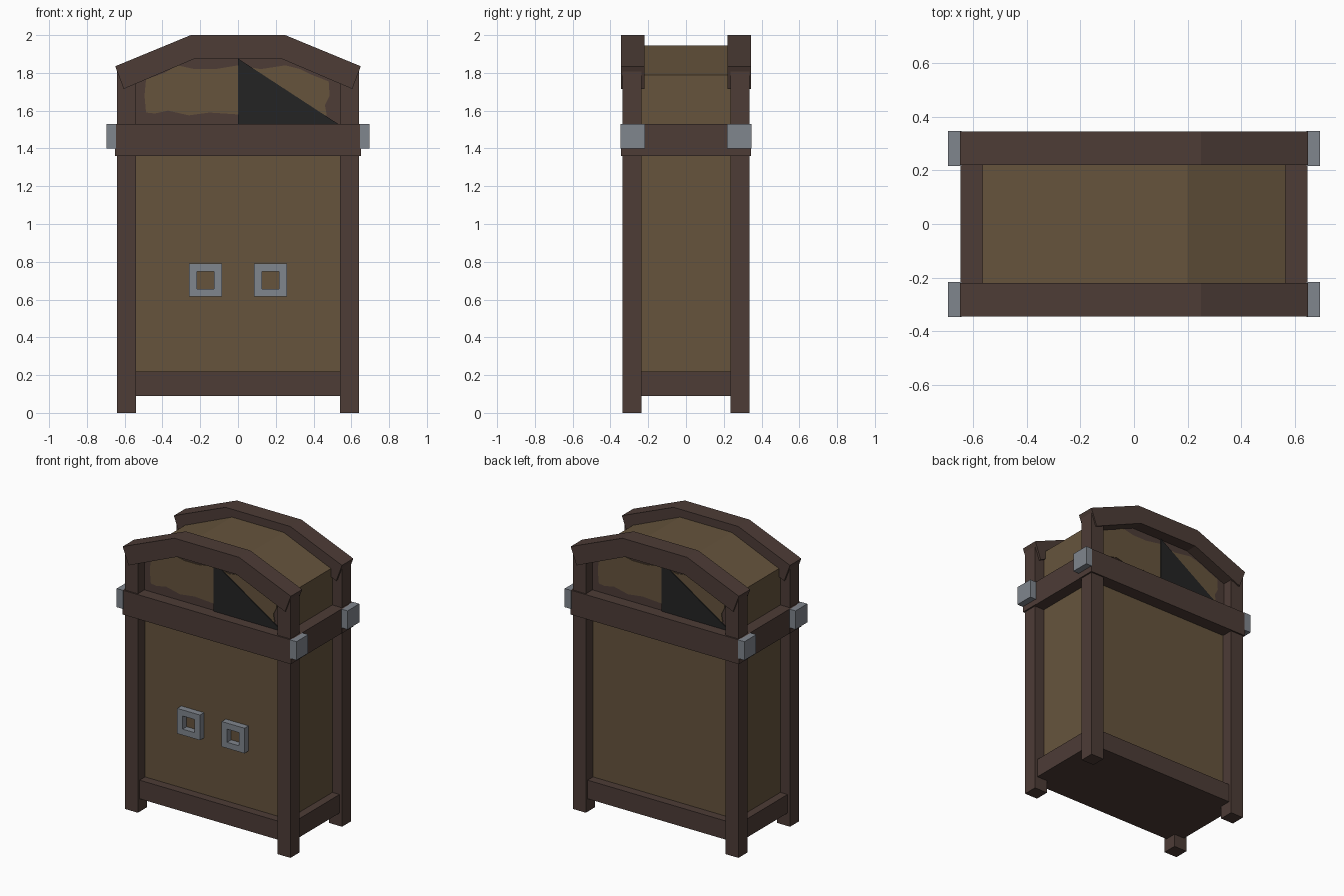
import bpy
import bmesh
import math
from mathutils import Matrix

cube = bpy.data.objects.get("Cube")
if cube:
    bpy.data.objects.remove(cube, do_unlink=True)


def material(name, rgb):
    m = bpy.data.materials.new(name)
    m.use_nodes = True
    col = (*rgb, 1.0)
    m.diffuse_color = col
    bsdf = m.node_tree.nodes["Principled BSDF"]
    bsdf.inputs["Base Color"].default_value = col
    bsdf.inputs["Roughness"].default_value = 0.8
    return m


BROWN = material("dark brown wood", (0.074, 0.045, 0.037))
TAN = material("tan panel", (0.132, 0.088, 0.046))
GREY = material("grey metal", (0.216, 0.238, 0.270))
BLACK = material("black opening", (0.017, 0.017, 0.017))


def finish(name, bm, mat, turn=False):
    """Turn a bmesh into an object; turn=True spins it half a turn about z."""
    if turn:
        bm.transform(Matrix.Rotation(math.pi, 4, 'Z'))
    bmesh.ops.recalc_face_normals(bm, faces=bm.faces[:])
    me = bpy.data.meshes.new(name)
    bm.to_mesh(me)
    bm.free()
    me.materials.append(mat)
    ob = bpy.data.objects.new(name, me)
    bpy.context.scene.collection.objects.link(ob)
    return ob


def box(name, x, y, z, mat):
    bm = bmesh.new()
    bmesh.ops.create_cube(bm, size=1)
    for v in bm.verts:
        for i, (lo, hi) in enumerate((x, y, z)):
            v.co[i] = hi if v.co[i] > 0 else lo
    return finish(name, bm, mat)


def prism(name, outline, y0, y1, mat, turn=False):
    """Extrude an (x, z) outline from y0 to y1."""
    bm = bmesh.new()
    face = bm.faces.new([bm.verts.new((x, y0, z)) for x, z in outline])
    ext = bmesh.ops.extrude_face_region(bm, geom=[face])
    for g in ext["geom"]:
        if isinstance(g, bmesh.types.BMVert):
            g.co.y = y1
    return finish(name, bm, mat, turn)


def mirrored(half):
    return half + [(-x, z) for x, z in reversed(half)]


PANEL_Y = 0.255

# Cabinet body with its faceted roof
prism("body", mirrored([(0.565, 0.12), (0.565, 1.79), (0.20, 1.945)]),
      -PANEL_Y, PANEL_Y, TAN)
box("floor_board", (-0.6, 0.6), (-0.3, 0.3), (0.09, 0.13), BROWN)

# Corner posts and metal clamps
for sx, side in ((1, "left"), (-1, "right")):
    for sy, end in ((-1, "front"), (1, "back")):
        box(f"post_{end}_{side}", sorted((sx * 0.54, sx * 0.64)),
            sorted((sy * 0.235, sy * 0.335)), (0, 1.81), BROWN)
        box(f"clamp_{end}_{side}", sorted((sx * 0.645, sx * 0.695)),
            sorted((sy * 0.217, sy * 0.347)), (1.40, 1.53), GREY)
    # Side rails
    box(f"lower_rail_{side}", sorted((sx * 0.55, sx * 0.62)),
        (-0.24, 0.24), (0.09, 0.22), BROWN)
    box(f"belt_rail_{side}", sorted((sx * 0.55, sx * 0.648)),
        (-0.23, 0.23), (1.36, 1.53), BROWN)

arch = mirrored([(0.605, 1.715), (0.65, 1.835), (0.25, 2.0)])
arch += [(-0.23, 1.875), (0.23, 1.875)]
# Insert the lower edge in order: left end, inner ridge, right end
gable = mirrored([(0.55, 1.50), (0.55, 1.76), (0.23, 1.895)])
patch = [(-0.487, 1.59), (-0.44, 1.585), (-0.37, 1.60), (-0.26, 1.575),
         (-0.15, 1.59), (0.0, 1.58), (0.2, 1.585), (0.47, 1.575),
         (0.46, 1.63), (0.485, 1.68), (0.48, 1.755), (0.39, 1.79),
         (0.33, 1.82), (0.25, 1.84), (0.12, 1.82), (0.0, 1.84),
         (-0.12, 1.82), (-0.23, 1.82), (-0.32, 1.84), (-0.39, 1.80),
         (-0.487, 1.765), (-0.495, 1.68)]

# Front and back ends share the same parts, half a turn apart
for sy, end in ((-1, "front"), (1, "back")):
    turn = sy > 0
    box(f"lower_rail_{end}", (-0.56, 0.56),
        sorted((sy * 0.245, sy * 0.315)), (0.09, 0.22), BROWN)
    box(f"belt_rail_{end}", (-0.65, 0.65),
        sorted((sy * 0.22, sy * 0.345)), (1.36, 1.53), BROWN)
    prism(f"roof_arch_{end}", arch, -0.345, -0.22, BROWN, turn)
    prism(f"gable_border_{end}", gable, -0.262, -0.254, BROWN, turn)
    prism(f"gable_patch_{end}", patch, -0.267, -0.261, TAN, turn)
    prism(f"gable_opening_{end}", [(0, 1.52), (0.545, 1.52), (0, 1.876)],
          -0.273, -0.266, BLACK, turn)

# Square ring handles on the front
for cx, side in ((0.172, "left"), (-0.172, "right")):
    bm = bmesh.new()
    corners = ((-1, -1), (1, -1), (1, 1), (-1, 1))
    loops = [[bm.verts.new((cx + a * r, y, 0.703 + b * r)) for a, b in corners]
             for r, y in ((0.088, -0.30), (0.046, -0.30),
                          (0.046, -0.25), (0.088, -0.25))]
    for k in range(4):
        p, q = loops[k], loops[(k + 1) % 4]
        for i in range(4):
            j = (i + 1) % 4
            bm.faces.new((p[i], p[j], q[j], q[i]))
    finish(f"handle_{side}", bm, GREY)
